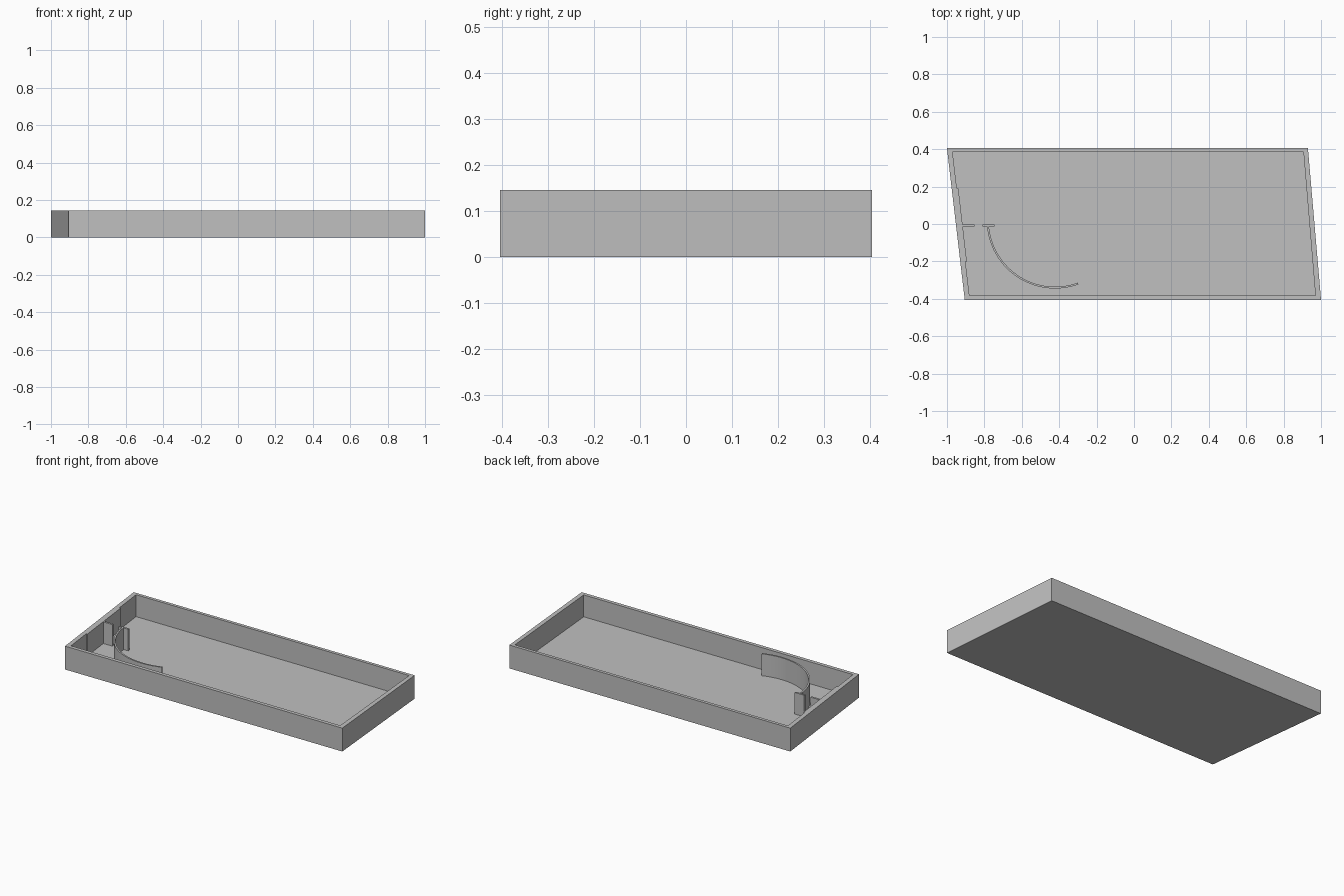
import bpy
import bmesh
from math import cos, sin, radians

cube = bpy.data.objects.get("Cube")
if cube:
    bpy.data.objects.remove(cube, do_unlink=True)

HEIGHT = 0.145
FLOOR = 0.009

grey = bpy.data.materials.new("plain_grey")
grey.use_nodes = True
grey.diffuse_color = (0.53, 0.53, 0.53, 1)
grey.node_tree.nodes["Principled BSDF"].inputs["Base Color"].default_value = grey.diffuse_color


def finish(name, bm):
    bmesh.ops.recalc_face_normals(bm, faces=bm.faces)
    mesh = bpy.data.meshes.new(name)
    bm.to_mesh(mesh)
    bm.free()
    mesh.materials.append(grey)
    obj = bpy.data.objects.new(name, mesh)
    bpy.context.collection.objects.link(obj)
    return obj


def ring(bm, outline, z):
    return [bm.verts.new((x, y, z)) for x, y in outline]


def bridge(bm, a, b):
    n = len(a)
    for i in range(n):
        j = (i + 1) % n
        bm.faces.new((a[i], a[j], b[j], b[i]))


def prism(name, outline, z0, z1):
    bm = bmesh.new()
    low, high = ring(bm, outline, z0), ring(bm, outline, z1)
    bm.faces.new(low)
    bm.faces.new(high)
    bridge(bm, low, high)
    return finish(name, bm)


# Slanted open tray: outer wall, rim, inner wall and floor
outer = [(-0.905, -0.405), (1.0, -0.405), (0.93, 0.405), (-1.0, 0.405)]
inner = [(-0.88, -0.382), (0.97, -0.382), (0.906, 0.385), (-0.97, 0.385)]
bm = bmesh.new()
loops = [ring(bm, outer, 0), ring(bm, outer, HEIGHT),
         ring(bm, inner, HEIGHT), ring(bm, inner, FLOOR)]
for a, b in zip(loops, loops[1:]):
    bridge(bm, a, b)
bm.faces.new(loops[0])
bm.faces.new(loops[-1])
finish("tray", bm)

# Thin lining panel on the middle of the right-hand end wall
prism("wall_panel", [(-0.915, -0.2), (-0.894, -0.2), (-0.939, 0.19), (-0.96, 0.19)],
      FLOOR, HEIGHT)

# Two short plates leaving a doorway between them
for name, x0, x1 in (("inner_door_plate", -0.81, -0.745), ("wall_door_plate", -0.93, -0.853)):
    prism(name, [(x0, -0.014), (x1, -0.014), (x1, -0.002), (x0, -0.002)],
          FLOOR, HEIGHT - 0.002)

# Curved partition swept along an arc
STEPS = 40
angles = [radians(185 + (290 - 185) * i / STEPS) for i in range(STEPS + 1)]


def arc(radius, order):
    return [(-0.422 + radius * cos(a), 0.02 + radius * sin(a)) for a in order]


partition = prism("curved_partition", arc(0.365, angles) + arc(0.355, angles[::-1]),
                  FLOOR, HEIGHT)
bpy.ops.object.select_all(action="DESELECT")
partition.select_set(True)
bpy.context.view_layer.objects.active = partition
bpy.ops.object.shade_smooth_by_angle(angle=radians(30))
